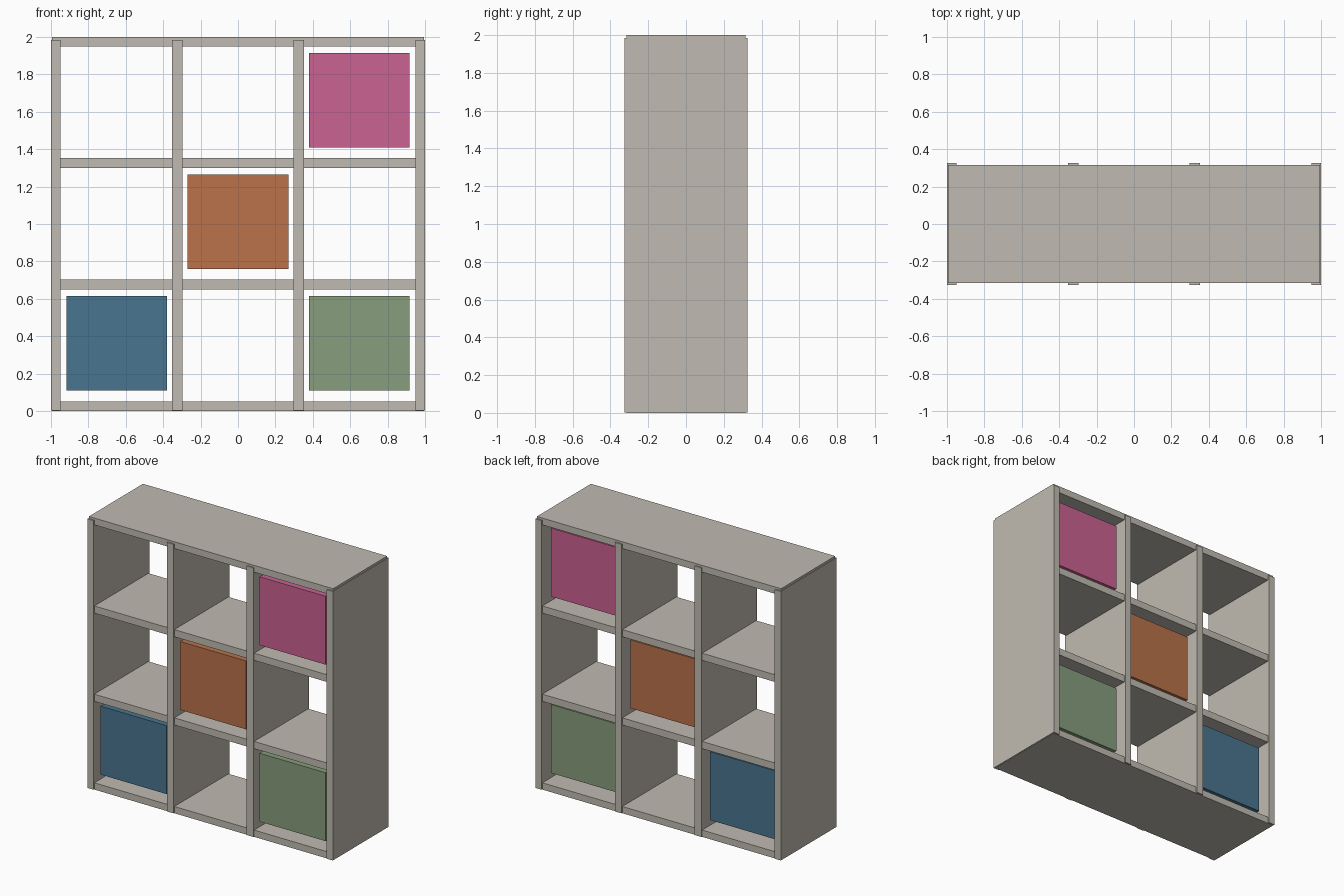
import bpy

if "Cube" in bpy.data.objects:
    bpy.data.objects.remove(bpy.data.objects["Cube"])


def srgb(c):
    c /= 255
    return c / 12.92 if c <= 0.04045 else ((c + 0.055) / 1.055) ** 2.4


def material(name, r, g, b):
    m = bpy.data.materials.new(name)
    m.diffuse_color = (srgb(r), srgb(g), srgb(b), 1)
    m.use_nodes = True
    m.node_tree.nodes["Principled BSDF"].inputs["Base Color"].default_value = m.diffuse_color
    return m


def box(name, x, y, z, mat):
    """Box spanning the given (min, max) ranges."""
    lo, hi = zip(x, y, z)
    bpy.ops.mesh.primitive_cube_add(size=1, location=[(a + b) / 2 for a, b in zip(lo, hi)])
    ob = bpy.context.object
    ob.name = name
    ob.scale = [b - a for a, b in zip(lo, hi)]
    bpy.ops.object.transform_apply(location=False, rotation=False, scale=True)
    ob.data.materials.append(mat)
    return ob


wood = material("warm_grey", 192, 187, 178)
pink = material("pink", 203, 98, 145)
orange = material("orange", 186, 114, 75)
blue = material("blue", 73, 117, 144)
green = material("green", 135, 157, 125)

# Uprights, standing slightly proud of the shelves
for i, x in enumerate((-0.975, -0.325, 0.325, 0.975)):
    w = 0.025 if abs(x) > 0.5 else 0.027
    box(f"upright_{i + 1}", (x - w, x + w), (-0.325, 0.325), (0.003, 1.985), wood)

# Shelves, running the full width through the uprights
for i, z in enumerate((0.0, 0.65, 1.30, 1.95)):
    top = z + (0.05 if z in (0.0, 1.95) else 0.053)
    box(f"shelf_{i + 1}", (-0.995, 0.995), (-0.315, 0.315), (z, top), wood)

# Storage bins: column, row, colour
for name, col, row, mat in (("blue_bin", -1, 0, blue), ("green_bin", 1, 0, green),
                            ("orange_bin", 0, 1, orange), ("pink_bin", 1, 2, pink)):
    cx, z = col * 0.648, 0.11 + row * 0.65
    box(name, (cx - 0.269, cx + 0.269), (-0.29, 0.26), (z, z + 0.504), mat)
